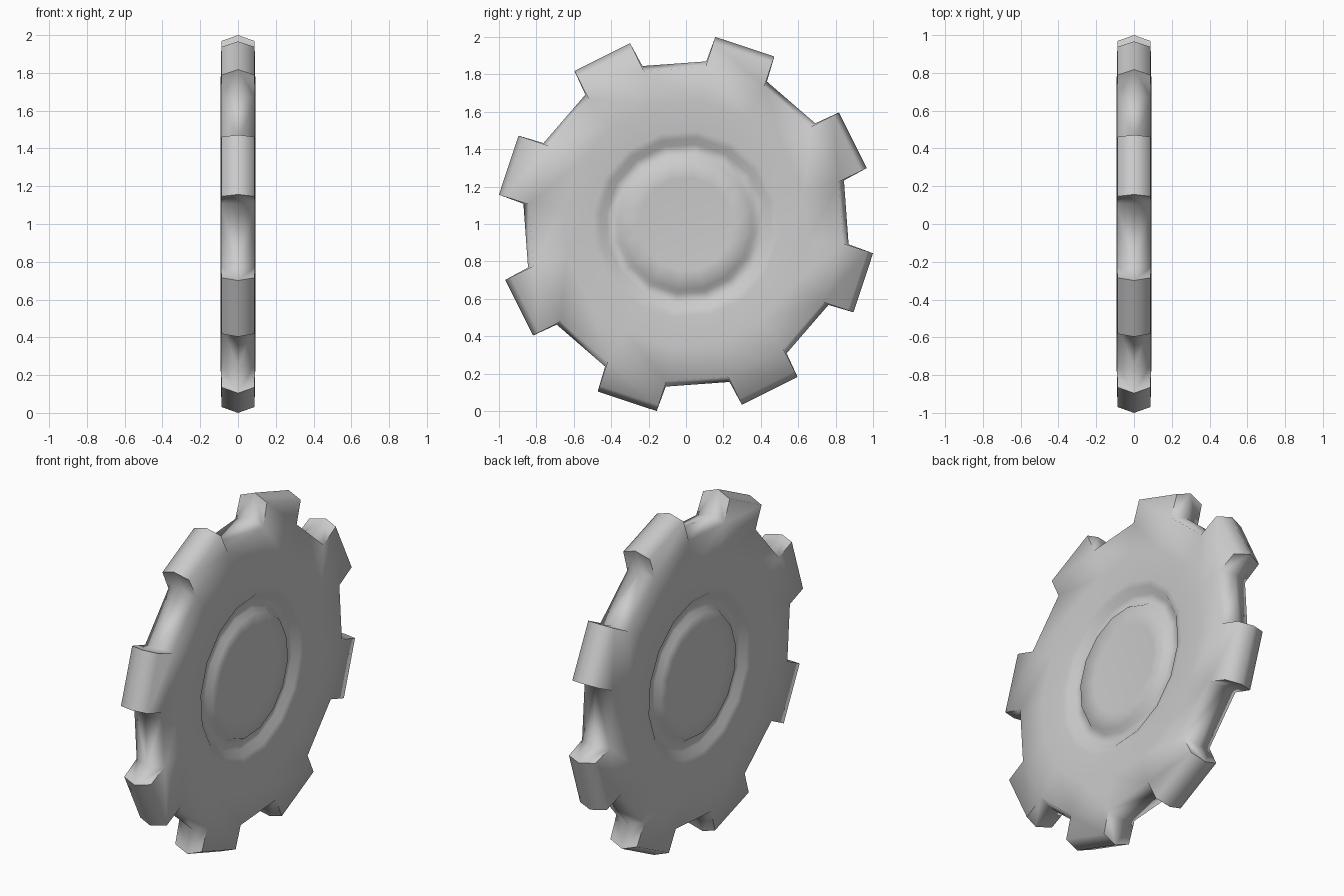
import bpy, bmesh, math

cube = bpy.data.objects.get("Cube")
if cube:
    bpy.data.objects.remove(cube, do_unlink=True)

# single grey material
grey = bpy.data.materials.new("grey")
grey.use_nodes = True
colour = (0.6, 0.6, 0.6, 1)
grey.diffuse_color = colour
grey.node_tree.nodes["Principled BSDF"].inputs["Base Color"].default_value = colour

SIDES = 16
STEP = 2 * math.pi / SIDES
START = math.radians(60.4)            # first corner of the first tooth
TIP_HALF = math.radians(9.45)         # half the angle of a tooth tip

# half of the wheel section, (radius, half thickness), hub to rim
PROFILE = [(0.25, 0.070), (0.355, 0.079), (0.375, 0.050), (0.43, 0.050),
           (0.463, 0.080), (0.50, 0.086), (0.66, 0.092), (0.847, 0.091)]
RIM_RIDGE = 0.876
TIP_RIDGE, TIP_EDGE, TIP_X = 1.0123, 0.980, 0.087

bm = bmesh.new()


def point(r, angle, x):
    return bm.verts.new((x, r * math.cos(angle), r * math.sin(angle)))


def ring(r, x):
    return [point(r, START + i * STEP, x) for i in range(SIDES)]


ridge = ring(RIM_RIDGE, 0)

# tooth tip ridge corners, two for each tooth
tips = {}
for i in range(0, SIDES, 2):
    mid = START + (i + 0.5) * STEP
    tips[i] = [point(TIP_RIDGE, mid + s * TIP_HALF, 0) for s in (-1, 1)]

for side in (-1, 1):
    # dished hub, groove and body
    loops = [ring(r, side * x) for r, x in PROFILE]
    bm.faces.new(loops[0])
    for a, b in zip(loops, loops[1:]):
        for i in range(SIDES):
            j = (i + 1) % SIDES
            bm.faces.new((a[i], a[j], b[j], b[i]))
    rim = loops[-1]
    for i in range(SIDES):
        j = (i + 1) % SIDES
        if i % 2:
            # valley between two teeth
            bm.faces.new((rim[i], rim[j], ridge[j], ridge[i]))
            continue
        # tooth: face, tip and two flanks
        mid = START + (i + 0.5) * STEP
        half = TIP_HALF * TIP_RIDGE / TIP_EDGE
        p, q = [point(TIP_EDGE, mid + s * half, side * TIP_X) for s in (-1, 1)]
        t, u = tips[i]
        bm.faces.new((rim[i], rim[j], q, p))
        bm.faces.new((p, q, u, t))
        bm.faces.new((rim[i], p, t, ridge[i]))
        bm.faces.new((rim[j], q, u, ridge[j]))

bmesh.ops.recalc_face_normals(bm, faces=bm.faces)
mesh = bpy.data.meshes.new("toothed_wheel")
bm.to_mesh(mesh)
bm.free()
mesh.materials.append(grey)

wheel = bpy.data.objects.new("toothed_wheel", mesh)
wheel.location.z = 1
bpy.context.collection.objects.link(wheel)

# soft rim and groove, crisp tooth flanks
bpy.ops.object.select_all(action="DESELECT")
wheel.select_set(True)
bpy.context.view_layer.objects.active = wheel
bpy.ops.object.shade_smooth_by_angle(angle=math.radians(80))
